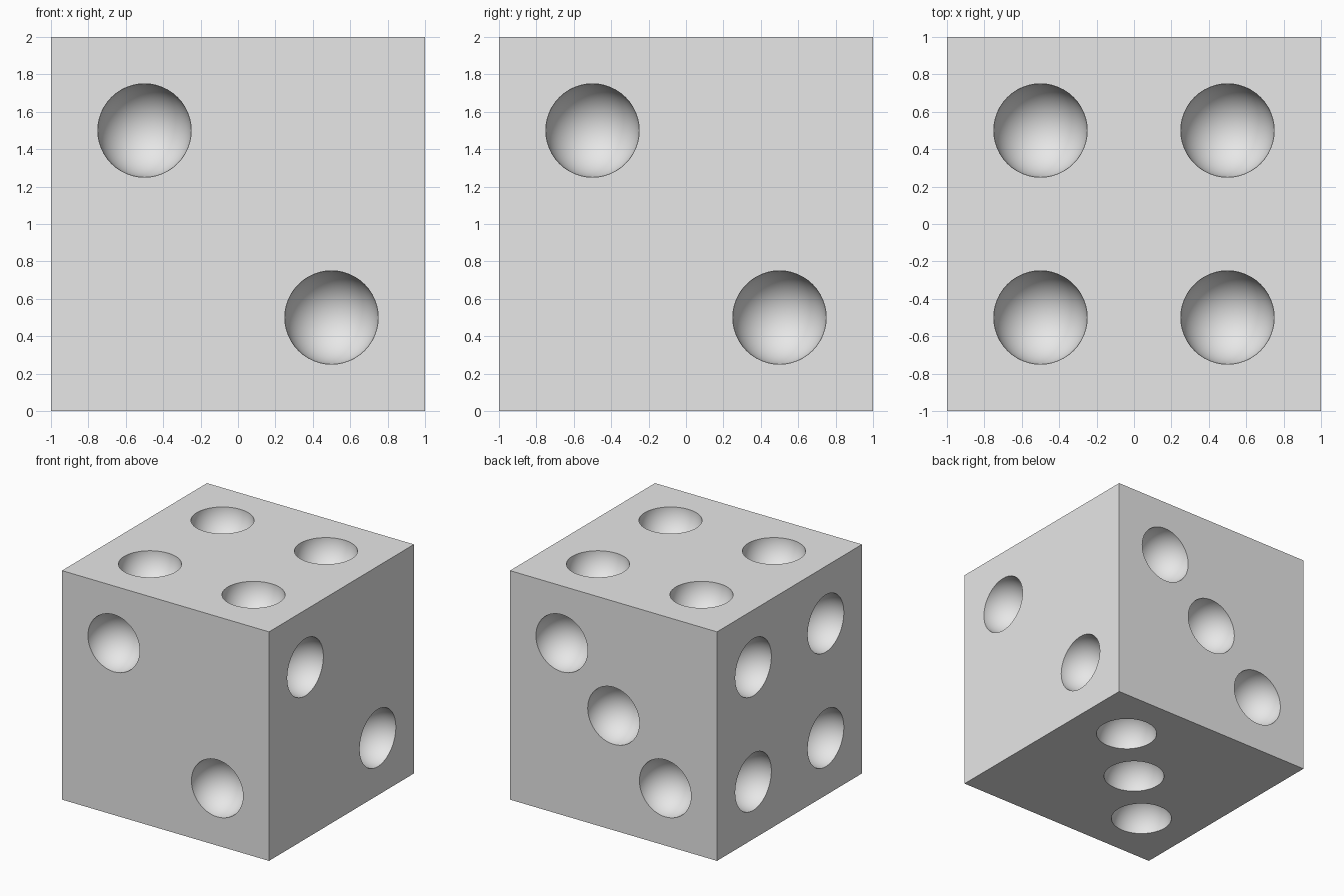
import bpy
import bmesh
import math
from mathutils import Matrix, Vector

default_cube = bpy.data.objects.get("Cube")
if default_cube:
    bpy.data.objects.remove(default_cube, do_unlink=True)

HALF = 1.0      # half the die's edge
SPOT = 0.5      # spot offset from a face centre
RADIUS = 0.25   # spot radius

grey = bpy.data.materials.new("light grey")
grey.use_nodes = True
grey.diffuse_color = (0.8, 0.8, 0.8, 1)
grey.node_tree.nodes["Principled BSDF"].inputs["Base Color"].default_value = (0.8, 0.8, 0.8, 1)


def make_object(name, bm):
    mesh = bpy.data.meshes.new(name)
    bm.to_mesh(mesh)
    bm.free()
    mesh.materials.append(grey)
    obj = bpy.data.objects.new(name, mesh)
    bpy.context.scene.collection.objects.link(obj)
    return obj


# Spot layouts, in each face's own right and up directions
two = [(-SPOT, SPOT), (SPOT, -SPOT)]
three = two + [(0, 0)]
four = two + [(SPOT, SPOT), (-SPOT, -SPOT)]

X, Y, Z = Vector((1, 0, 0)), Vector((0, 1, 0)), Vector((0, 0, 1))
faces = [
    (-Y, Z, two),     # front
    (X, Z, two),      # left
    (Y, Z, three),    # back
    (-X, Z, four),    # right
    (Z, Y, four),     # top
    (-Z, Y, three),   # bottom
]

# Cube body
bm = bmesh.new()
bmesh.ops.create_cube(bm, size=2 * HALF, matrix=Matrix.Translation((0, 0, HALF)))
die = make_object("die_body", bm)

# Spheres centred on the faces, poles along each face normal
bm = bmesh.new()
for normal, up, spots in faces:
    right = up.cross(normal)
    turn = Matrix((right, up, normal)).transposed().to_4x4()
    for u, v in spots:
        centre = Z * HALF + normal * HALF + right * u + up * v
        bmesh.ops.create_uvsphere(bm, u_segments=48, v_segments=33, radius=RADIUS,
                                  matrix=Matrix.Translation(centre) @ turn)
cutter = make_object("spot_cutter", bm)
cutter.hide_render = True

# Carve the hollow spots
cut = die.modifiers.new("spots", "BOOLEAN")
cut.operation = "DIFFERENCE"
cut.solver = "EXACT"
cut.object = cutter

bpy.ops.object.select_all(action="DESELECT")
bpy.context.view_layer.objects.active = die
die.select_set(True)
bpy.ops.object.modifier_apply(modifier=cut.name)
bpy.data.objects.remove(cutter, do_unlink=True)

# Smooth hollows with crisp rims and edges
bpy.ops.object.shade_smooth_by_angle(angle=math.radians(30))
